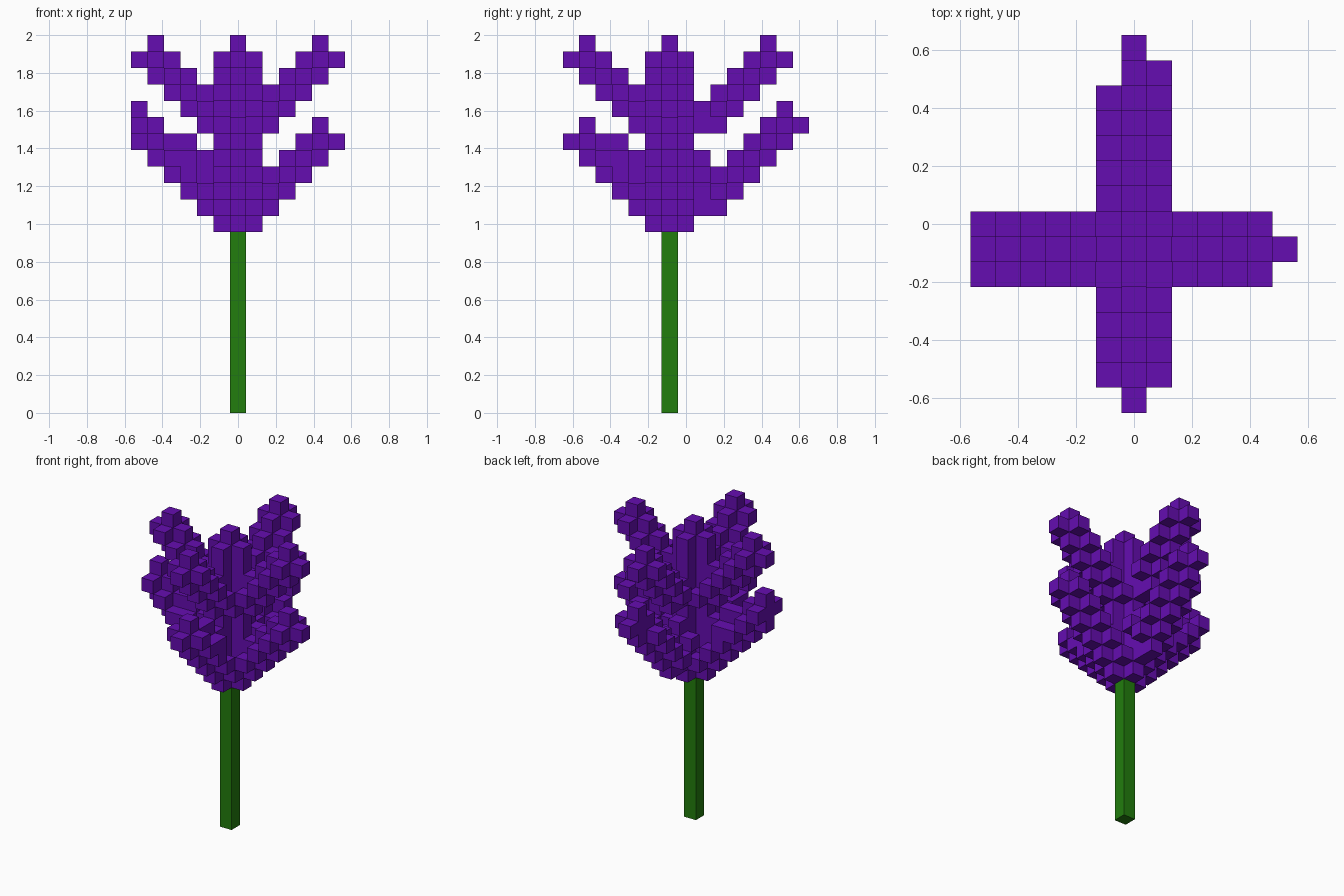
import bpy
import bmesh
from mathutils import Vector

if "Cube" in bpy.data.objects:
    bpy.data.objects.remove(bpy.data.objects["Cube"])

S = 2 / 23          # voxel size
Y0 = -S             # the stem sits one voxel in front of the middle


def material(name, rgb):
    m = bpy.data.materials.new(name)
    m.diffuse_color = (*rgb, 1)
    m.use_nodes = True
    m.node_tree.nodes["Principled BSDF"].inputs["Base Color"].default_value = m.diffuse_color
    return m


DIRS = [Vector(d) for d in ((1, 0, 0), (-1, 0, 0), (0, 1, 0),
                            (0, -1, 0), (0, 0, 1), (0, 0, -1))]


def voxel_object(name, cells, mat):
    """Mesh only the outward faces of a set of (i, j, k) voxels."""
    bm = bmesh.new()
    for c in cells:
        mid = Vector((c[0] * S, c[1] * S + Y0, (c[2] + 0.5) * S))
        for d in DIRS:
            if tuple(int(a + b) for a, b in zip(c, d)) in cells:
                continue
            u = Vector((d.y, d.z, d.x))
            v = d.cross(u)
            bm.faces.new([bm.verts.new(mid + (d + u * a + v * b) * S / 2)
                          for a, b in ((-1, -1), (1, -1), (1, 1), (-1, 1))])
    bmesh.ops.remove_doubles(bm, verts=bm.verts, dist=S / 100)
    me = bpy.data.meshes.new(name)
    bm.to_mesh(me)
    bm.free()
    me.materials.append(mat)
    ob = bpy.data.objects.new(name, me)
    bpy.context.collection.objects.link(ob)


def sweep(path):
    """Drag a small 3D plus along a list of voxel centres."""
    cells = set()
    for p in path:
        cells.add(p)
        cells.update(tuple(int(a + b) for a, b in zip(p, d)) for d in DIRS)
    return cells


def petal(direction, steps):
    """Petal path leaving the core; steps are (distance out, layer)."""
    dx, dy = direction
    return sweep([(dx * r, dy * r, k) for r, k in steps])


def rise(r, k, n):
    return [(r + t, k + t) for t in range(n)]


purple = material("petal purple", (0.130, 0.004, 0.440))
green = material("stem green", (0.016, 0.205, 0.004))

# Stem
voxel_object("stem", {(0, 0, k) for k in range(11)}, green)

# Core column of the blossom
flower = sweep([(0, 0, k) for k in range(12, 22)])

# Upper and lower petals on three regular sides
for d in ((1, 0), (-1, 0), (0, -1)):
    flower |= petal(d, rise(1, 17, 5))
    flower |= petal(d, rise(1, 12, 5))

# Thicker lower petals on the left and front, longer on the left
flower |= petal((-1, 0), [(3, 15), (6, 17)])
flower |= petal((0, -1), [(3, 15)])

# Back petals reach one voxel further out
flower |= petal((0, 1), [(1, 17)] + rise(3, 18, 4))
flower |= petal((0, 1), [(1, 12), (2, 14)] + rise(3, 13, 5))

# Chipped tips
flower -= {(-7, 0, 17), (-1, 7, 17)}
voxel_object("blossom", flower, purple)
